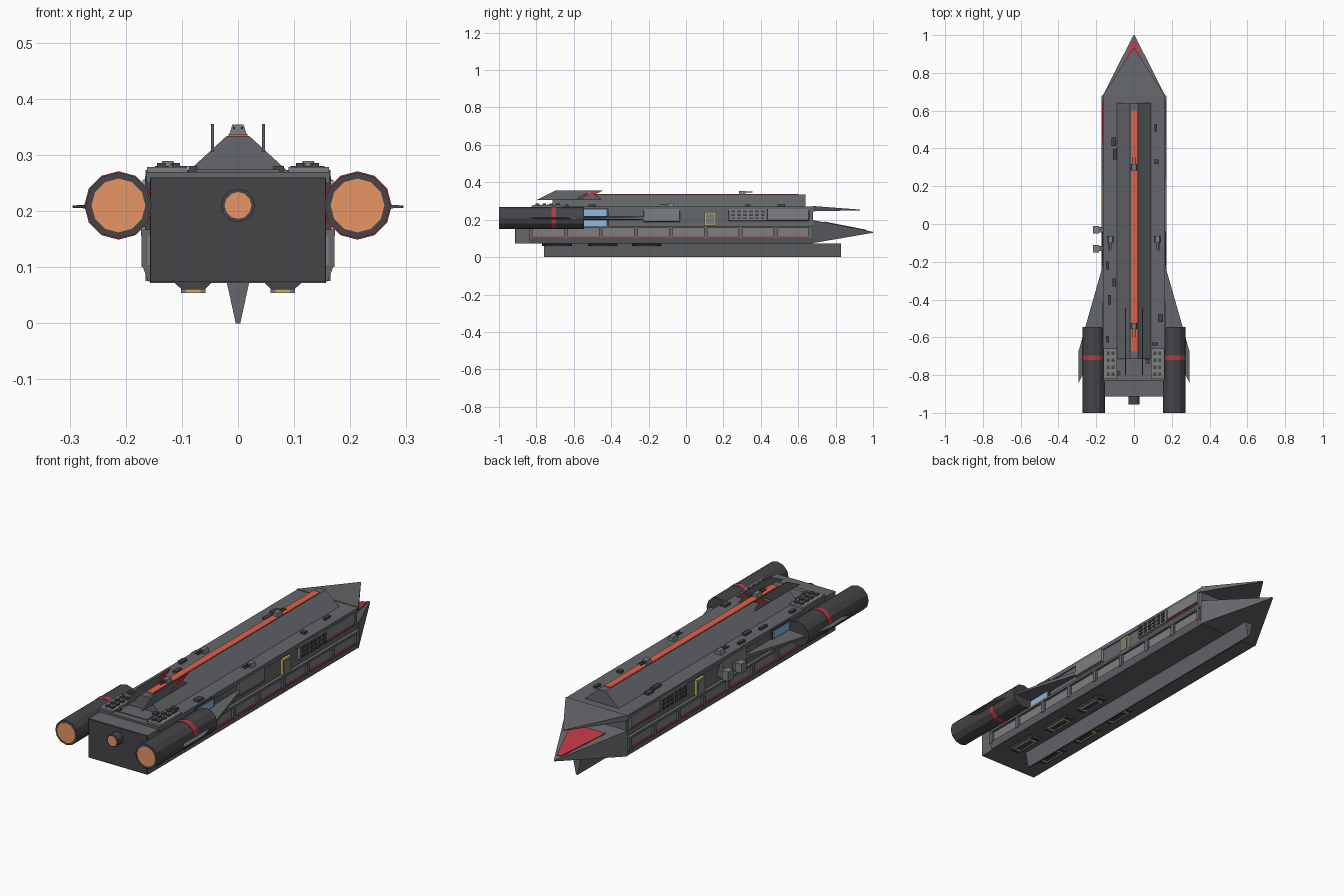
import bpy, bmesh, math
from mathutils import Matrix

if "Cube" in bpy.data.objects:
    bpy.data.objects.remove(bpy.data.objects["Cube"])

def mat(name, c):
    m = bpy.data.materials.new(name)
    m.diffuse_color = (*c, 1)
    m.use_nodes = True
    m.node_tree.nodes["Principled BSDF"].inputs["Base Color"].default_value = m.diffuse_color
    return m

HULL = mat("hull_grey", (0.13, 0.135, 0.145))
DARK = mat("dark_grey", (0.06, 0.06, 0.065))
LIGHT = mat("panel_grey", (0.2, 0.21, 0.22))
RED = mat("red", (0.5, 0.04, 0.06))
STRIPE = mat("stripe_red", (0.75, 0.12, 0.07))
GLOW = mat("engine_glow", (0.8, 0.3, 0.13))
BLUE = mat("blue_glass", (0.25, 0.5, 0.8))
YELLOW = mat("yellow", (0.6, 0.45, 0.1))

def finish(name, bm, m):
    bmesh.ops.recalc_face_normals(bm, faces=bm.faces)
    me = bpy.data.meshes.new(name)
    bm.to_mesh(me)
    bm.free()
    me.materials.append(m)
    ob = bpy.data.objects.new(name, me)
    bpy.context.collection.objects.link(ob)
    return ob

def loft(name, a, b, m):
    """Solid between two matching point rings."""
    bm = bmesh.new()
    va, vb = [bm.verts.new(p) for p in a], [bm.verts.new(p) for p in b]
    n = len(a)
    bm.faces.new(va)
    bm.faces.new(vb)
    for i in range(n):
        bm.faces.new((va[i], va[(i + 1) % n], vb[(i + 1) % n], vb[i]))
    return finish(name, bm, m)

def box(name, x, y, z, m=HULL):
    ring = lambda h: [(x[0], y[0], h), (x[1], y[0], h), (x[1], y[1], h), (x[0], y[1], h)]
    return loft(name, ring(z[0]), ring(z[1]), m)

def prism_y(name, prof, y0, y1, m=HULL):
    return loft(name, [(x, y0, z) for x, z in prof], [(x, y1, z) for x, z in prof], m)

def prism_x(name, prof, x0, x1, m=HULL):
    return loft(name, [(x0, y, z) for y, z in prof], [(x1, y, z) for y, z in prof], m)

def cyl(name, x, z, r, y0, y1, m, sides=12):
    bm = bmesh.new()
    M = Matrix.Translation((x, (y0 + y1) / 2, z)) @ Matrix.Rotation(math.pi / 2, 4, 'X')
    bmesh.ops.create_cone(bm, cap_ends=True, segments=sides, radius1=r, radius2=r,
                          depth=y1 - y0, matrix=M)
    return finish(name, bm, m)

def both(ob):
    """Mirror a right-hand part to the left."""
    mod = ob.modifiers.new("mirror", 'MIRROR')
    mod.use_bisect_axis[0] = False
    return ob

# Main hull and upper deck
box("hull", (-.157, .157), (-.91, .68), (.072, .26))
box("hull_stern", (-.156, .156), (-.914, -.91), (.074, .258), DARK)
box("deck", (-.163, .163), (-.83, .68), (.25, .27))

# Spine with red stripe
prism_y("spine", [(-.092, .268), (.092, .268), (.02, .334), (-.02, .334)], -.715, .64)
box("spine_stripe", (-.017, .017), (-.675, .6), (.33, .337), STRIPE)

# Keel
prism_y("keel", [(-.02, .073), (.02, .073), (.004, 0), (-.004, 0)], -.76, .83)

# Split nose: upper and lower beak, red patch on the lower one
def beak(name, w, y0, z0, z1, tip_y, tz0, tz1, m=HULL):
    e = .003
    loft(name, [(-w, y0, z0), (w, y0, z0), (w, y0, z1), (-w, y0, z1)],
         [(-e, tip_y, tz0), (e, tip_y, tz0), (e, tip_y, tz1), (-e, tip_y, tz1)], m)
beak("upper_beak", .165, .68, .245, .273, .93, .25, .254)
beak("lower_beak", .165, .68, .075, .198, 1, .13, .135)
def slope(y):
    return .2 - (y - .68) * (.063 / .32)
patch = [(-.09, .74), (.09, .74), (.012, .965), (-.012, .965)]
loft("beak_red_patch", [(x, y, slope(y) - .01) for x, y in patch],
     [(x, y, slope(y) + .002) for x, y in patch], RED)

# Engines
both(cyl("engine", .213, .21, .059, -1, -.545, DARK))
both(cyl("engine_band", .213, .21, .061, -.72, -.695, RED))
both(cyl("engine_glow", .213, .21, .048, -1.001, -.99, GLOW))
cyl("centre_engine", 0, .21, .03, -.955, -.91, DARK)
cyl("centre_engine_glow", 0, .21, .024, -.956, -.95, GLOW)

# Swept wings
wing = [(.155, -.2), (.165, -.22), (.262, -.56), (.295, -.68), (.293, -.84), (.262, -.78), (.155, -.78)]
def wing_half(x):
    return .002 + .007 * (.295 - x) / .14
both(loft("wing", [(x, y, .208 - wing_half(x)) for x, y in wing],
          [(x, y, .208 + wing_half(x)) for x, y in wing], HULL))

# Tail fins with red leading tips
both(prism_x("tail_fin", [(-.8, .305), (-.7, .355), (-.5, .355), (-.6, .305)], .043, .048))
both(prism_x("tail_fin_tip", [(-.56, .312), (-.5, .355), (-.445, .355), (-.49, .334)], .0425, .0485, RED))
both(prism_x("tail_fin_root", [(-.7, .30), (-.6, .312), (-.56, .312), (-.49, .334), (-.44, .30)], .043, .048))

# Lower side band: rails, ribs, recessed panels and red line
both(prism_y("side_rail_low", [(.15, .073), (.16, .075), (.171, .104), (.15, .104)], -.84, .68))
both(box("side_rail_high", (.15, .173), (-.84, .68), (.156, .167)))
both(box("side_red_line", (.15, .168), (-.83, .67), (.103, .109), RED))
both(box("side_panel", (.15, .161), (-.84, .68), (.104, .157), LIGHT))
for i in range(9):
    y = -.84 + i * .187
    both(box("side_rib", (.15, .172), (y, y + .02), (.1, .16)))

# Upper side panels
def side_pad(name, y0, y1, z0, z1, out, m):
    ring = lambda x, d: [(x, y0 + d, z0 + d), (x, y1 - d, z0 + d), (x, y1 - d, z1 - d), (x, y0 + d, z1 - d)]
    return both(loft(name, ring(.15, 0), ring(out, .006), m))
side_pad("side_panel_mid", -.23, -.03, .185, .262, .166, LIGHT)
side_pad("side_panel_fore", .43, .66, .19, .262, .164, LIGHT)
both(box("side_sill_mid", (.15, .169), (-.22, -.04), (.19, .197)))
both(box("side_sill_fore", (.15, .169), (.44, .65), (.197, .204), RED))

# Window grid
side_pad("window_frame", .225, .44, .19, .262, .168, LIGHT)
for r in range(3):
    for c in range(6):
        y, z = .242 + c * .032, .203 + r * .018
        both(box("window", (.16, .173), (y, y + .019), (z, z + .01), DARK))

# Side door
both(box("door_frame", (.15, .17), (.1, .16), (.168, .242), YELLOW))
both(box("door", (.15, .173), (.108, .152), (.174, .234), LIGHT))

# Blue intakes ahead of the engines
both(box("intake_frame", (.15, .166), (-.56, -.415), (.165, .262), DARK))
for z in ((.172, .198), (.22, .255)):
    both(box("intake_glass", (.15, .17), (-.55, -.425), z, BLUE))
both(box("intake_base", (.15, .171), (-.55, -.425), (.165, .171), YELLOW))

# Left-hand docking ports
for y in (-.13, -.03):
    box("port_arm", (-.19, -.15), (y - .014, y + .014), (.19, .225))
    box("port_head", (-.217, -.185), (y - .02, y + .02), (.185, .23), LIGHT)

# Vented plates on the rear deck
both(box("vent_plate", (.09, .162), (-.82, -.66), (.268, .279), LIGHT))
for r in range(4):
    for c in range(2):
        x, y = .103 + c * .026, -.805 + r * .037
        both(box("vent", (x, x + .015), (y, y + .02), (.275, .286), DARK))
both(box("rear_deck_step", (.0, .075), (-.8, -.72), (.265, .274)))

# Small deck hatches
for x, y, w, l in ((-.108, .435, .012, .022), (-.1, .37, .01, .028), (.115, .51, .007, .02),
                   (.12, .33, .011, .012), (-.14, -.22, .007, .022), (-.105, -.31, .01, .022),
                   (-.13, -.4, .007, .025), (.14, -.5, .014, .02), (.11, -.635, .016, .008),
                   (-.14, -.61, .008, .018), (.072, -.73, .01, .012), (-.08, -.79, .008, .012)):
    box("deck_hatch", (x - w, x + w), (y - l, y + l), (.268, .28), DARK)

# Twin-barrel turrets
def turret(x, y, z, d):
    prism_y("turret", [(x - .016, z), (x + .016, z), (x + .01, z + .019), (x - .01, z + .019)],
            y - .017, y + .017, LIGHT)
    for s in (-.007, .007):
        ends = sorted((y, y + d))
        box("turret_barrel", (x + s - .002, x + s + .002), ends, (z + .011, z + .015), DARK)
turret(0, .3, .335, .055)
turret(0, -.54, .335, -.06)
for x in (-.125, .125):
    turret(x, -.08, .27, -.06)

# Belly hatch frames
for y in (-.69, -.445, -.21):
    both(prism_y("belly_hatch", [(.045, .074), (.115, .074), (.1, .06), (.06, .06)], y - .08, y + .08, DARK))
    for x in (.058, .093):
        both(box("belly_rail", (x, x + .009), (y - .06, y + .06), (.054, .064), LIGHT))
    for s in (-.06, .05):
        both(box("belly_bar", (.058, .102), (y + s, y + s + .01), (.054, .064), YELLOW))
